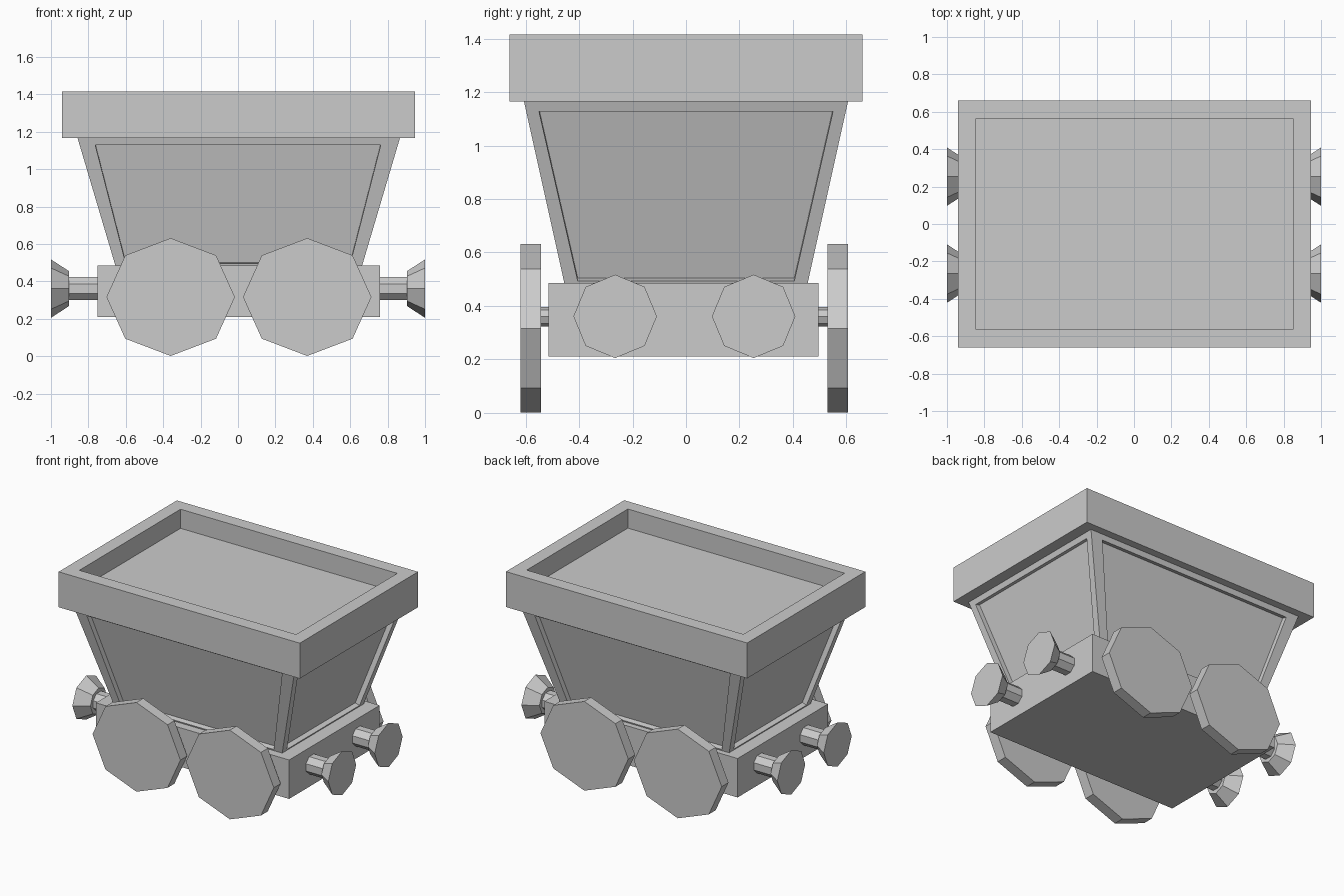
import bpy, bmesh
from math import pi
from mathutils import Matrix, Vector

if "Cube" in bpy.data.objects:
    bpy.data.objects.remove(bpy.data.objects["Cube"])


def finish(name, bm):
    bmesh.ops.recalc_face_normals(bm, faces=bm.faces)
    mesh = bpy.data.meshes.new(name)
    bm.to_mesh(mesh)
    bm.free()
    obj = bpy.data.objects.new(name, mesh)
    bpy.context.collection.objects.link(obj)
    return obj


def box(lo, hi):
    bm = bmesh.new()
    lo, hi = Vector(lo), Vector(hi)
    bmesh.ops.create_cube(bm, size=1)
    bmesh.ops.scale(bm, verts=bm.verts, vec=hi - lo)
    bmesh.ops.translate(bm, verts=bm.verts, vec=(lo + hi) / 2)
    return bm


def prism(bm, axis, centre, start, end, r1, r2, turn=0.0, stretch=1.0):
    """Octagonal prism or cone along x or y; centre is (other axis, z)."""
    spin = Matrix.Rotation(turn, 4, 'Z')
    if axis == 'x':
        place = Matrix.Translation(((start + end) / 2, centre[0], centre[1])) @ Matrix.Rotation(pi / 2, 4, 'Y')
    else:
        place = (Matrix.Translation((centre[0], (start + end) / 2, centre[1]))
                 @ Matrix.Diagonal((stretch, 1, 1, 1)) @ Matrix.Rotation(-pi / 2, 4, 'X'))
    bmesh.ops.create_cone(bm, cap_ends=True, segments=8, radius1=r1, radius2=r2,
                          depth=end - start, matrix=place @ spin)


# Chassis block
finish("chassis", box((-0.75, -0.515, 0.21), (0.76, 0.495, 0.485)))

# Tapered hopper with a recessed panel on each side
z0, z1 = 0.485, 1.17
bm = box((-1, -1, z0), (1, 1, z1))
for v in bm.verts:
    hx, hy = (0.863, 0.607) if v.co.z > 0.8 else (0.66, 0.455)
    v.co.x, v.co.y = v.co.x * hx + 0.004, v.co.y * hy
bm.normal_update()
for face in [f for f in bm.faces if abs(f.normal.z) < 0.9]:
    n = face.normal.copy()
    origin = face.verts[0].co.copy()
    bmesh.ops.inset_individual(bm, faces=[face], thickness=0.05)
    along, across = (0, 1) if abs(n.y) > abs(n.x) else (1, 0)
    top_half, low_half = (0.763, 0.6) if along == 0 else (0.55, 0.405)
    for v in face.verts:
        upper = v.co.z > 0.8
        v.co.z = 1.128 if upper else 0.494
        v.co[along] = (top_half if upper else low_half) * (1 if v.co[along] > 0 else -1)
        v.co[across] = origin[across] - n.z * (v.co.z - origin.z) / n[across]
    bmesh.ops.inset_individual(bm, faces=[face], thickness=0.0, depth=0.0)
    for v in face.verts:
        v.co -= n * 0.035
finish("hopper", bm)

# Heavy rim with a shallow sunken load floor
bm = box((-0.94, -0.66, 1.165), (0.945, 0.66, 1.415))
bm.normal_update()
top = max(bm.faces, key=lambda f: f.calc_center_median().z)
bmesh.ops.inset_individual(bm, faces=[top], thickness=0.135)
bmesh.ops.inset_individual(bm, faces=[top], thickness=0.0, depth=0.0)
for v in top.verts:
    v.co.z = 1.28
finish("rim", bm)

# Wheels and axle stubs
for x, end_name in ((-0.36, "left"), (0.37, "right")):
    for y, side_name in ((-0.581, "front"), (0.568, "back")):
        bm = bmesh.new()
        prism(bm, 'y', (x, 0.316), y - 0.038, y + 0.038, 0.315, 0.315, 0, 1.09)
        finish(f"{side_name}_{end_name}_wheel", bm)
    bm = bmesh.new()
    prism(bm, 'y', (x, 0.36), -0.56, 0.55, 0.036, 0.036)
    finish(f"{end_name}_axle", bm)

# Buffers: octagonal stem and flared head
for s, end_name in ((-1, "left"), (1, "right")):
    for y, side_name in ((-0.265, "front"), (0.253, "back")):
        bm = bmesh.new()
        prism(bm, 'x', (y, 0.361), 0.70, 0.91, 0.067, 0.067, pi / 8)
        prism(bm, 'x', (y, 0.361), 0.903, 1.0, 0.093, 0.156)
        for v in bm.verts:
            v.co.x *= s
        finish(f"{end_name}_{side_name}_buffer", bm)
